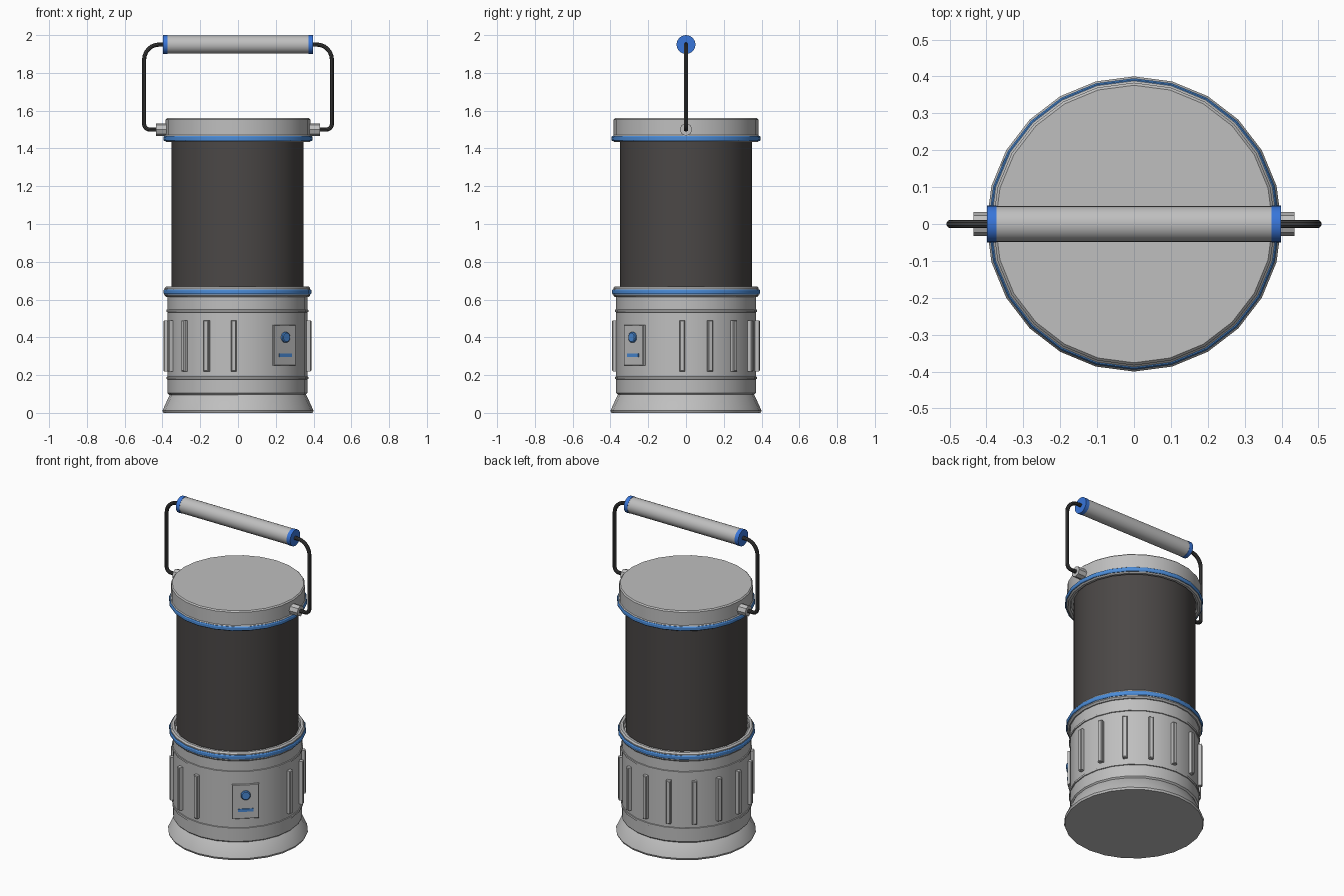
import bpy, bmesh, math
from mathutils import Matrix, Vector

if "Cube" in bpy.data.objects:
    bpy.data.objects.remove(bpy.data.objects["Cube"])

SIDES = 24
OFF = -0.003  # small sideways shift of the lower body


def material(name, rgb):
    m = bpy.data.materials.new(name)
    m.diffuse_color = (*rgb, 1)
    m.use_nodes = True
    m.node_tree.nodes["Principled BSDF"].inputs["Base Color"].default_value = m.diffuse_color
    return m


GREY = material("light grey", (0.52, 0.52, 0.52))
DARK = material("dark shade", (0.07, 0.064, 0.062))
WIRE = material("wire black", (0.05, 0.05, 0.05))
TRIM = material("trim blue", (0.07, 0.26, 0.68))
BLUE = material("grip blue", (0.04, 0.18, 0.70))


def finish(name, bm, mat, smooth=True):
    bmesh.ops.recalc_face_normals(bm, faces=bm.faces)
    me = bpy.data.meshes.new(name)
    bm.to_mesh(me)
    bm.free()
    ob = bpy.data.objects.new(name, me)
    bpy.context.collection.objects.link(ob)
    me.materials.append(mat)
    if smooth:
        bpy.ops.object.select_all(action='DESELECT')
        ob.select_set(True)
        bpy.context.view_layer.objects.active = ob
        bpy.ops.object.shade_smooth_by_angle(angle=math.radians(28))
    return ob


def lathe(name, profile, mat, cx=0.0, closed=False, sides=SIDES, frame=Matrix()):
    """Turn a (radius, height) profile about z; cap open ends."""
    bm = bmesh.new()
    rings = [[bm.verts.new(frame @ Vector((cx + r * math.cos(math.tau * i / sides),
                                           r * math.sin(math.tau * i / sides), z)))
              for i in range(sides)] for r, z in profile]
    pairs = list(zip(rings, rings[1:]))
    if closed:
        pairs.append((rings[-1], rings[0]))
    for a, b in pairs:
        for i in range(sides):
            j = (i + 1) % sides
            bm.faces.new((a[i], a[j], b[j], b[i]))
    if not closed:
        bm.faces.new(rings[0])
        bm.faces.new(rings[-1])
    return finish(name, bm, mat)


def radial_box(name, angle, radius, size, z, mat, side=0.0, bevel=0.0):
    """Box of size (depth, width, height) whose outer face sits at radius."""
    bm = bmesh.new()
    bmesh.ops.create_cube(bm, size=1)
    bm.transform(Matrix.Diagonal((*size, 1)))
    if bevel:
        edges = [e for e in bm.edges if all(v.co.x > 0 for v in e.verts)]
        bmesh.ops.bevel(bm, geom=edges, offset=bevel, segments=1, affect='EDGES')
    bm.transform(Matrix.Translation((OFF, 0, 0)) @ Matrix.Rotation(angle, 4, 'Z')
                 @ Matrix.Translation((radius - size[0] / 2, side, z)))
    return finish(name, bm, mat, smooth=False)


# Flared foot and main body
lathe("foot", [(0.395, 0), (0.40, 0.012), (0.362, 0.095), (0.35, 0.105)], GREY)
lathe("body", [(0.36, 0.095), (0.37, 0.105), (0.37, 0.62)], GREY, OFF)
for n, z in enumerate((0.185, 0.54)):
    lathe(f"body_band_{n}", [(0.36, z - 0.01), (0.375, z - 0.006),
                             (0.375, z + 0.006), (0.36, z + 0.01)], GREY, OFF, True)

# Lower collar, shade and top cap
lathe("lower_collar", [(0.34, 0.61), (0.376, 0.613), (0.385, 0.622), (0.385, 0.66),
                       (0.377, 0.67), (0.362, 0.67), (0.357, 0.655), (0.34, 0.655)],
      GREY, OFF, True)
lathe("shade", [(0.349, 0.62), (0.349, 1.46)], DARK, OFF)
lathe("top_cap", [(0.34, 1.45), (0.36, 1.45), (0.364, 1.433), (0.378, 1.433),
                  (0.389, 1.441), (0.389, 1.465), (0.383, 1.471), (0.383, 1.553),
                  (0.376, 1.56)], GREY)

# Blue trim rings
for name, r, z, cx in (("lower_trim", 0.392, 0.641, OFF), ("upper_trim", 0.395, 1.453, 0)):
    lathe(name, [(r - 0.02, z - 0.013), (r - 0.004, z - 0.013), (r, z - 0.007),
                 (r, z + 0.007), (r - 0.004, z + 0.013), (r - 0.02, z + 0.013)],
          TRIM, cx, True)

# Grip ribs around the body, leaving room for the control panel
for k in range(13):
    radial_box(f"rib_{k}", math.radians(-3 + 22.5 * k), 0.391,
               (0.04, 0.027, 0.27), 0.355, GREY, bevel=0.004)

# Control panel with button and slot
PA = math.radians(-48)
radial_box("control_panel", PA, 0.376, (0.03, 0.155, 0.215), 0.358, GREY, bevel=0.003)
radial_box("panel_slot", PA, 0.381, (0.009, 0.088, 0.018), 0.305, TRIM)
face_out = (Matrix.Translation((OFF, 0, 0)) @ Matrix.Rotation(PA, 4, 'Z')
            @ Matrix.Translation((0, 0, 0.4)) @ Matrix.Rotation(math.pi / 2, 4, 'Y'))
lathe("panel_button", [(0.028, 0.36), (0.028, 0.386), (0.023, 0.39)], TRIM,
      sides=16, frame=face_out)

# Handle grip along x with blue end caps
along_x = Matrix.Translation((0, 0, 1.95)) @ Matrix.Rotation(math.pi / 2, 4, 'Y')
lathe("handle_grip", [(0.0485, -0.38), (0.0485, 0.38)], GREY, frame=along_x)


def wire_points(s):
    """Centre line of one side wire with rounded corners."""
    pts = [(0.39, 1.95)]
    for cx, cz, r, a0, a1 in ((0.417, 1.87, 0.08, 90, 0), (0.467, 1.53, 0.03, 0, -90)):
        for i in range(7):
            a = math.radians(a0 + (a1 - a0) * i / 6)
            pts.append((cx + r * math.cos(a), cz + r * math.sin(a)))
    pts.append((0.41, 1.50))
    return [(s * x, 0, z) for x, z in pts]


for s, side in ((-1, "left"), (1, "right")):
    lathe(f"grip_end_{side}", [(0.05, s * 0.373), (0.05, s * 0.398)], BLUE, frame=along_x)

    # Pivot lug on the cap
    lug = Matrix.Translation((0, 0, 1.5)) @ Matrix.Rotation(s * math.pi / 2, 4, 'Y')
    lathe(f"pivot_lug_{side}", [(0.033, 0.36), (0.033, 0.435)], GREY, sides=8, frame=lug)

    # Bent wire swept along its centre line
    pts = wire_points(s)
    bm = bmesh.new()
    rings = []
    for i, p in enumerate(pts):
        t = (Vector(pts[min(i + 1, len(pts) - 1)]) - Vector(pts[max(i - 1, 0)])).normalized()
        side_dir = Vector((0, 1, 0))
        up = t.cross(side_dir)
        rings.append([bm.verts.new(Vector(p) + 0.0115 * (
            math.cos(math.tau * k / 10) * side_dir + math.sin(math.tau * k / 10) * up))
            for k in range(10)])
    for a, b in zip(rings, rings[1:]):
        for k in range(10):
            j = (k + 1) % 10
            bm.faces.new((a[k], a[j], b[j], b[k]))
    bm.faces.new(rings[0])
    bm.faces.new(rings[-1])
    finish(f"handle_wire_{side}", bm, WIRE)
